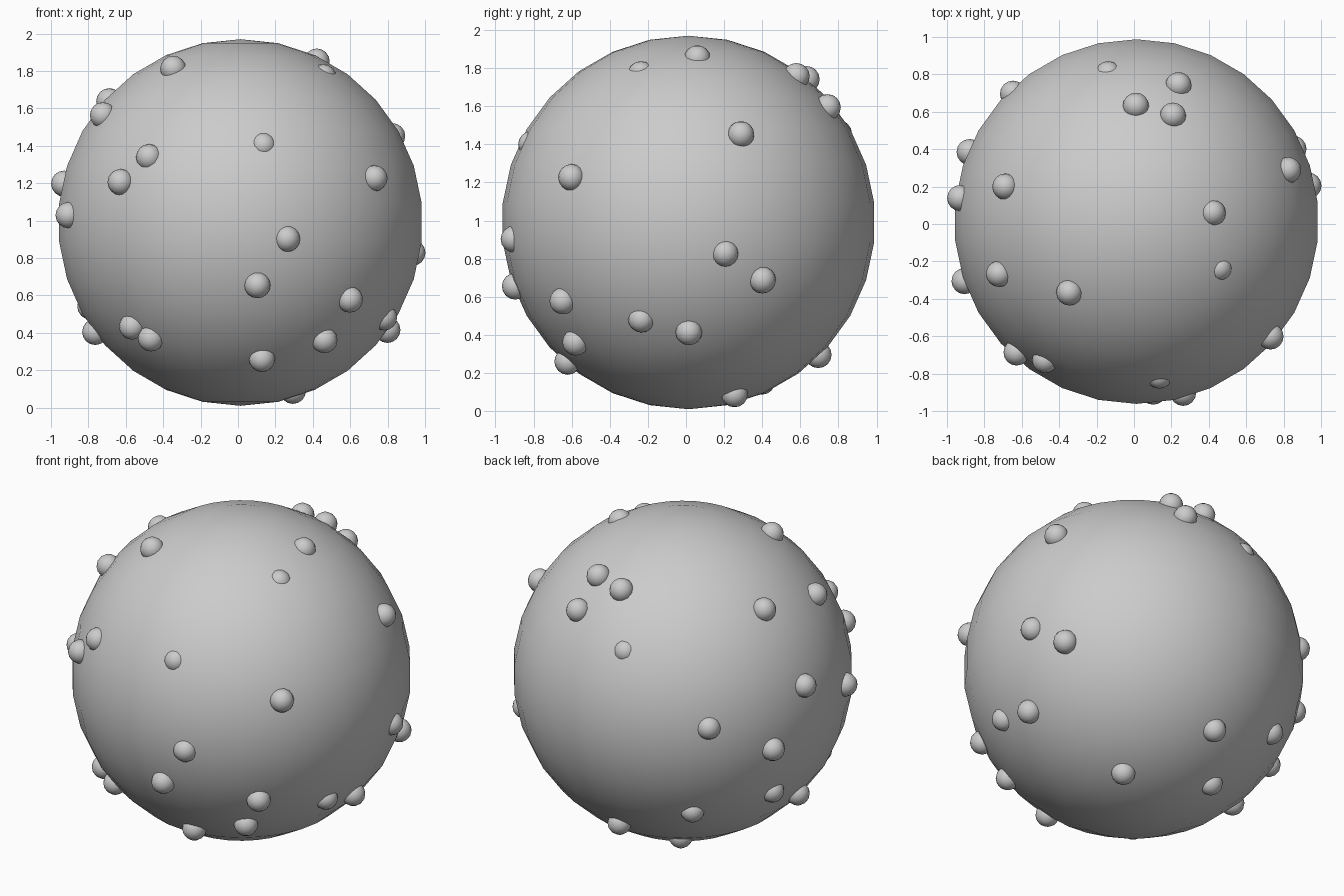
import bpy
from mathutils import Vector

CENTER = Vector((0.013, 0.013, 0.99))
RADIUS = 0.98
BUMP = 0.07


def ball(name, loc, radius, segments, rings):
    bpy.ops.mesh.primitive_uv_sphere_add(segments=segments, ring_count=rings,
                                         radius=radius, location=loc)
    obj = bpy.context.object
    obj.name = name
    bpy.ops.object.shade_smooth()
    return obj


def bumps(name, points, depth):
    """Small balls pushed onto a shell at the given distance from the centre."""
    for i, p in enumerate(points):
        direction = (Vector(p) - CENTER).normalized()
        ball(f"{name}_{i + 1}", CENTER + direction * depth, BUMP, 16, 8)


# Main body
ball("body", CENTER, RADIUS, 30, 15)

# Bumps centred on the surface
bumps("bump", [
    (-0.35, -0.37, 1.82), (-0.69, 0.20, 1.64), (-0.73, -0.27, 1.57),
    (-0.64, -0.70, 1.21), (-0.94, 0.14, 1.20), (-0.92, -0.31, 1.03),
    (0.74, -0.61, 1.23), (0.105, -0.91, 0.65), (0.61, -0.66, 0.57),
    (0.47, -0.59, 0.35), (0.13, -0.63, 0.25), (-0.57, -0.54, 0.43),
    (-0.47, -0.57, 0.365), (-0.77, -0.03, 0.40), (0.30, 0.26, 0.07),
    (0.01, 0.635, 1.745), (0.21, 0.585, 1.765), (0.24, 0.75, 1.60),
    (0.83, 0.29, 1.455), (0.86, 0.405, 0.685), (0.80, 0.015, 0.415),
    (-0.88, 0.385, 0.875), (-0.02, 0.70, 0.29),
], 0.973)

# Bumps sitting slightly deeper
bumps("low_bump", [
    (-0.49, -0.75, 1.35), (0.43, 0.06, 1.87), (0.27, -0.93, 0.90),
    (0.98, 0.215, 0.82), (-0.81, 0.27, 0.53), (0.80, -0.24, 0.47),
    (-0.505, 0.655, 0.467), (-0.25, 0.41, 0.13), (-0.66, 0.71, 1.07),
], 0.953)

# Bumps almost swallowed by the body
bumps("sunk_bump", [
    (0.14, -0.85, 1.42), (-0.145, 0.84, 1.48), (0.48, -0.25, 1.81),
], 0.928)
